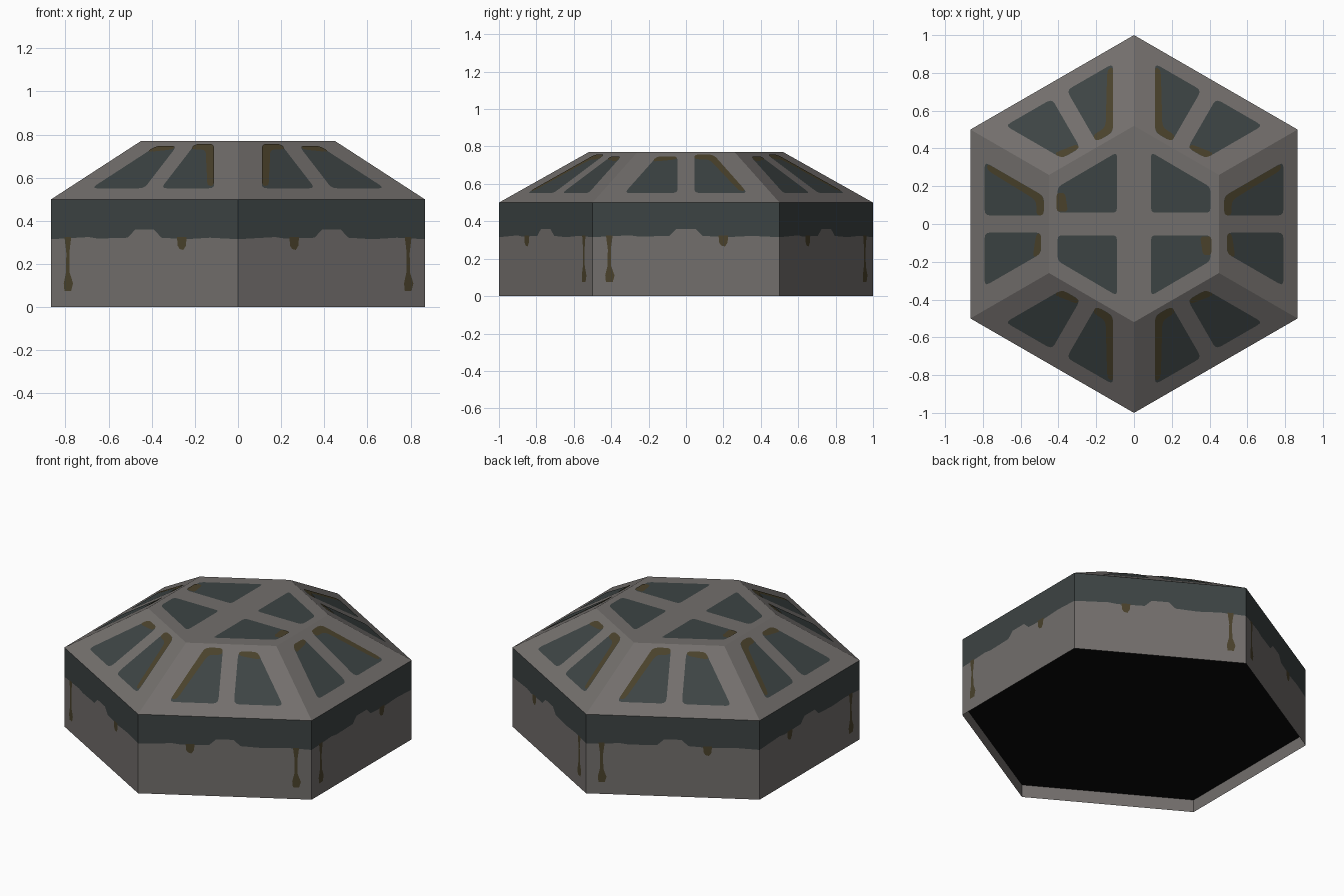
import bpy
import math
from mathutils import Vector

if "Cube" in bpy.data.objects:
    bpy.data.objects.remove(bpy.data.objects["Cube"])

AP = math.sqrt(3) / 2          # apothem of the outer hexagon
AP_TOP, Z_EAVE, Z_TOP = 0.45, 0.50, 0.77
Z_FLOOR = 0.08


def material(name, rgb):
    m = bpy.data.materials.new(name)
    m.diffuse_color = (*rgb, 1)
    m.use_nodes = True
    m.node_tree.nodes["Principled BSDF"].inputs["Base Color"].default_value = m.diffuse_color
    return m


GREY = material("warm grey", (0.170, 0.158, 0.150))
TEAL = material("dark teal", (0.046, 0.057, 0.057))
RUST = material("olive rust", (0.068, 0.053, 0.024))
BLACK = material("black", (0.003, 0.003, 0.003))


def build(name, faces, mats):
    """faces: list of (points, outward normal, material slot)."""
    verts, polys, slots = [], [], []
    for pts, normal, slot in faces:
        area = Vector()
        for a, b in zip(pts, pts[1:] + pts[:1]):
            area += a.cross(b)
        if area.dot(normal) < 0:
            pts = pts[::-1]
        polys.append(range(len(verts), len(verts) + len(pts)))
        verts += pts
        slots.append(slot)
    me = bpy.data.meshes.new(name)
    me.from_pydata(verts, [], [list(p) for p in polys])
    for m in mats:
        me.materials.append(m)
    for p, s in zip(me.polygons, slots):
        p.material_index = s
    ob = bpy.data.objects.new(name, me)
    bpy.context.collection.objects.link(ob)
    return ob


def rounded(poly, r, steps=3):
    """Round the corners of a 2D outline."""
    out = []
    for i, p in enumerate(poly):
        p = Vector(p)
        a, b = Vector(poly[i - 1]) - p, Vector(poly[(i + 1) % len(poly)]) - p
        a = p + a.normalized() * min(r, a.length * 0.45)
        b = p + b.normalized() * min(r, b.length * 0.45)
        for k in range(steps + 1):
            t = k / steps
            out.append(a * (1 - t) ** 2 + p * 2 * t * (1 - t) + b * t * t)
    return out


def frame(deg):
    a = math.radians(deg)
    return (Vector((math.cos(a), math.sin(a), 0)),
            Vector((-math.sin(a), math.cos(a), 0)))


UP = Vector((0, 0, 1))


def on_wall(deg, u, z, off=0.0):
    n, t = frame(deg)
    return n * (AP + off) + t * u + UP * z


def slope_normal(deg):
    n, _ = frame(deg)
    return (n * (Z_TOP - Z_EAVE) + UP * (AP - AP_TOP)).normalized()


def on_slope(deg, d, u, off=0.0):
    n, t = frame(deg)
    z = Z_EAVE + (Z_TOP - Z_EAVE) * (AP - d) / (AP - AP_TOP)
    return n * d + t * u + UP * z + slope_normal(deg) * off


# Lower edge of the teal band, with a notch in the middle of each wall
BAND = [(-.5, .315), (-.3, .325), (-.25, .318), (-.09, .322), (-.05, .36),
        (.05, .36), (.09, .322), (.22, .315), (.35, .322), (.5, .315)]
# Slope panel outlines as (distance from axis, sideways)
PANEL_A = [(.475, .045), (.475, .147), (.79, .329), (.79, .045)]
PANEL_B = [(.49, .045), (.49, .156), (.79, .329), (.79, .045)]
RUST_A = [(.475, .045), (.475, .147), (.775, .320), (.775, .285),
          (.515, .125), (.515, .045)]
RUST_B = [(.49, .05), (.49, .156), (.535, .182), (.515, .05)]
# Drip outlines as (sideways, height)
LONG_DRIP = [(-.018, .325), (.018, .325), (.008, .25), (.010, .16),
             (.028, .11), (.018, .075), (-.018, .075), (-.022, .11),
             (-.010, .16), (-.008, .25)]
SHORT_DRIP = [(-.026, .325), (.026, .325), (.022, .285), (.008, .265),
              (-.012, .27), (-.022, .285)]

walls, roof, panels, stains, drips = [], [], [], [], []
for i in range(6):
    deg = i * 60
    n, _ = frame(deg)
    sn = slope_normal(deg)

    # Wall split into grey base and teal band
    edge = [on_wall(deg, u, z) for u, z in BAND]
    walls.append((edge + [on_wall(deg, .5, 0), on_wall(deg, -.5, 0)], n, 0))
    walls.append((edge + [on_wall(deg, .5, Z_EAVE), on_wall(deg, -.5, Z_EAVE)], n, 1))

    # Drips alternate sides around the body
    s = 1 if i % 2 else -1
    for shape, c in ((LONG_DRIP, .41 * s), (SHORT_DRIP, -.2 * s)):
        drips.append(([on_wall(deg, c + u, z, .0015) for u, z in shape], n, 0))

    # Sloped roof face
    w, wt = AP / math.sqrt(3), AP_TOP / math.sqrt(3)
    roof.append(([on_slope(deg, AP, -w), on_slope(deg, AP, w),
                  on_slope(deg, AP_TOP, wt), on_slope(deg, AP_TOP, -wt)], sn, 0))

    # Two mirrored panels per slope, rusted along their edges
    s = 1 if deg in (0, 60, 240) else -1
    for side, panel, rust in ((s, PANEL_A, RUST_A), (-s, PANEL_B, RUST_B)):
        panels.append(([on_slope(deg, d, u * side, .002)
                        for d, u in rounded(panel, .03)], sn, 0))
        stains.append(([on_slope(deg, d, u * side, .004)
                        for d, u in rounded(rust, .03)], sn, 0))

# Flat top with four panels, two of them stained
rt = AP_TOP / AP
ring = [Vector((math.sin(k * math.pi / 3), math.cos(k * math.pi / 3), 0)) for k in range(6)]
roof.append(([v * rt + UP * Z_TOP for v in ring], UP, 0))
TOP_PANEL = [(.09, .06), (.405, .06), (.405, .195), (.09, .38)]
TOP_STAIN = [(.35, .065), (.41, .065), (.41, .165), (.365, .165)]
for sx in (1, -1):
    for sy in (1, -1):
        panels.append(([Vector((x * sx, y * sy, Z_TOP + .002))
                        for x, y in rounded(TOP_PANEL, .025)], UP, 0))
        if sx != sy:
            stains.append(([Vector((x * sx, y * sy, Z_TOP + .004))
                            for x, y in rounded(TOP_STAIN, .02)], UP, 0))

build("body_walls", walls, [GREY, TEAL])
build("roof", roof, [GREY])
build("roof_panels", panels, [TEAL])
build("panel_rust", stains, [RUST])
build("wall_drips", drips, [RUST])

# Recessed black underside
build("underside", [([v + UP * Z_FLOOR for v in ring], -UP, 0)], [BLACK])
